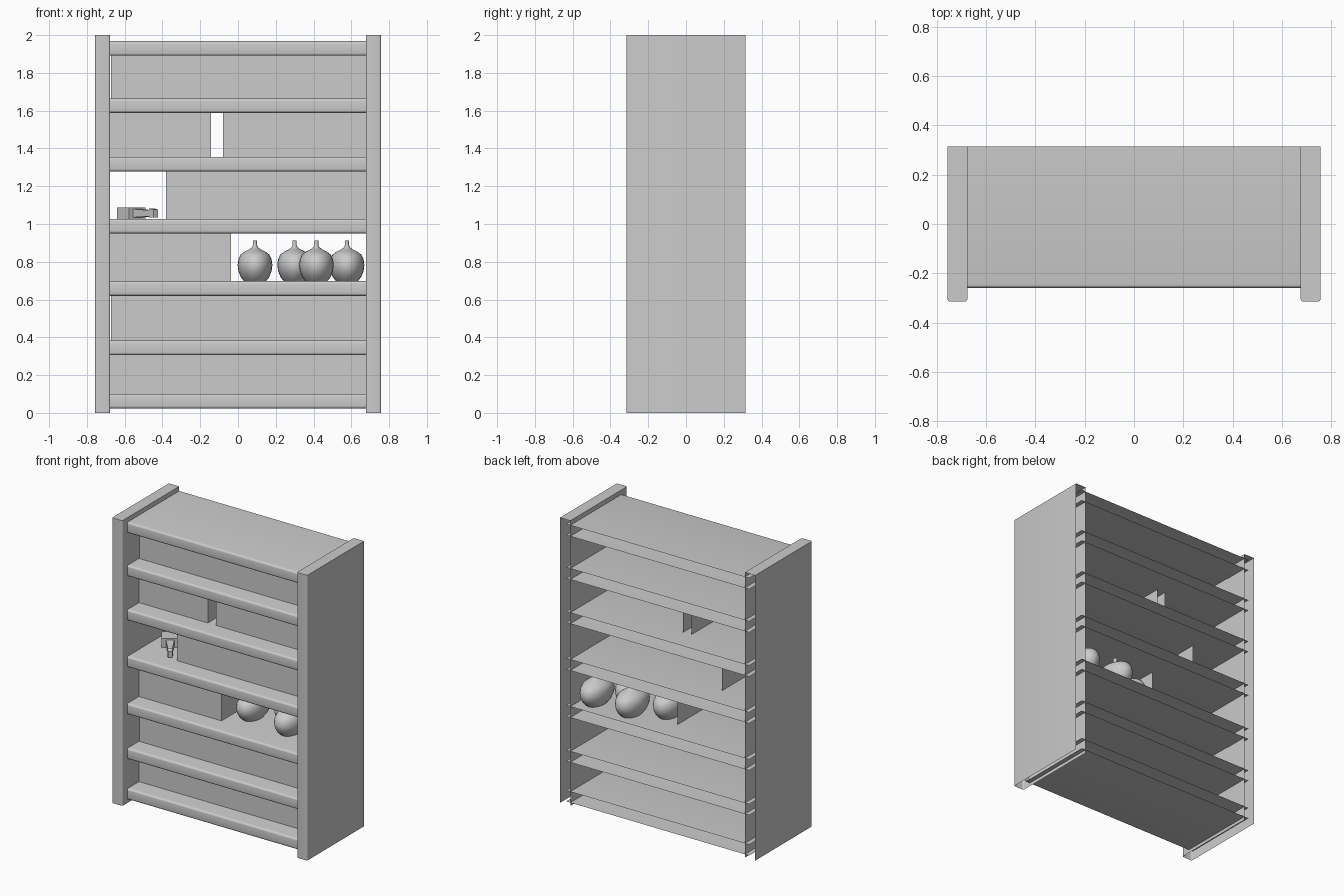
import bpy, bmesh, math
from mathutils import Vector, Matrix

if "Cube" in bpy.data.objects:
    bpy.data.objects.remove(bpy.data.objects["Cube"])

BACK = 0.315


def finish(bm, name, smooth=True):
    me = bpy.data.meshes.new(name)
    bm.to_mesh(me)
    bm.free()
    ob = bpy.data.objects.new(name, me)
    bpy.context.collection.objects.link(ob)
    if smooth:
        bpy.context.view_layer.objects.active = ob
        ob.select_set(True)
        bpy.ops.object.shade_smooth_by_angle(angle=math.radians(40))
        ob.select_set(False)
    return ob


def ribbon(name, path, sweep, cap=False):
    """Open strip: sweep a list of 3D points along a vector, optional end cap."""
    bm = bmesh.new()
    a = [bm.verts.new(p) for p in path]
    b = [bm.verts.new(Vector(p) + Vector(sweep)) for p in path]
    for i in range(len(path) - 1):
        bm.faces.new((a[i], a[i + 1], b[i + 1], b[i]))
    if cap:
        bm.faces.new(b)
    return finish(bm, name)


def arc(cx, cy, r, a0, a1, n=4):
    return [(cx + r * math.cos(math.radians(a0 + (a1 - a0) * i / n)),
             cy + r * math.sin(math.radians(a0 + (a1 - a0) * i / n))) for i in range(n + 1)]


# Side panels: rounded front edges, open back and bottom
for side, x0, x1 in (("left", -0.757, -0.677), ("right", 0.677, 0.757)):
    r, f = 0.01, -0.315
    prof = [(x0, BACK)] + arc(x0 + r, f + r, r, 180, 270) \
        + arc(x1 - r, f + r, r, 270, 360) + [(x1, BACK)]
    ribbon(side + "_panel", [(x, y, 0) for x, y in prof], (0, 0, 2), cap=True)

# Shelves: rounded nose, open back, ends housed in the panels
tops = [1.968, 1.665, 1.355, 1.027, 0.697, 0.383, 0.1]
TH = 0.077
for i, t in enumerate(tops):
    r, f = 0.014, -0.26
    prof = [(BACK, t)] + arc(f + r, t - r, r, 90, 180) \
        + arc(f + r, t - TH + r, r, 180, 270) + [(BACK, t - TH)]
    ribbon(f"shelf_{i + 1}", [(-0.71, y, z) for y, z in prof], (1.42, 0, 0))

# Book rows: front face with two returns (row number, x start, x end)
rows = [(0, -0.673, 0.677), (1, -0.677, -0.143), (1, -0.08, 0.677), (2, -0.382, 0.677),
        (3, -0.677, -0.037), (4, -0.673, 0.677), (5, -0.677, 0.677)]
for i, (k, x0, x1) in enumerate(rows):
    z0, z1 = tops[k + 1], tops[k] - TH
    ribbon(f"book_row_{i + 1}",
           [(x0, 0.145, z0), (x0, -0.13, z0), (x1, -0.13, z0), (x1, 0.145, z0)],
           (0, 0, z1 - z0))

# Vases: lathed profile, deeper than wide
vase = [(0, 0), (0.058, 0), (0.075, 0.022), (0.088, 0.055), (0.092, 0.085), (0.088, 0.115),
        (0.077, 0.14), (0.055, 0.157), (0.032, 0.168), (0.016, 0.18), (0.011, 0.19),
        (0.011, 0.216), (0, 0.217)]
for i, (x, y) in enumerate([(0.09, 0.045), (0.3, 0.165), (0.415, 0.0), (0.577, 0.16)]):
    bm = bmesh.new()
    vs = [bm.verts.new((r, 0, z)) for r, z in vase]
    es = [bm.edges.new(p) for p in zip(vs, vs[1:])]
    bmesh.ops.spin(bm, geom=vs + es, axis=(0, 0, 1), cent=(0, 0, 0),
                   angle=math.tau, steps=24)
    bmesh.ops.remove_doubles(bm, verts=bm.verts, dist=1e-4)
    bmesh.ops.recalc_face_normals(bm, faces=bm.faces)
    ob = finish(bm, f"vase_{i + 1}")
    ob.location = (x, y, tops[4])
    ob.scale = (1, 1.57, 1)

# Small ornament: block with a tapered nose and end collar, turned on the shelf
bm = bmesh.new()


def block(c0, c1, h0, h1):
    """Tapered box along local x between c0 and c1, half size (width, zlow, zhigh)."""
    loops = []
    for x, (w, lo, hi) in ((c0, h0), (c1, h1)):
        loops.append([bm.verts.new(p) for p in
                      ((x, -w, lo), (x, w, lo), (x, w, hi), (x, -w, hi))])
    a, b = loops
    for i in range(4):
        j = (i + 1) % 4
        bm.faces.new((a[i], a[j], b[j], b[i]))
    bm.faces.new(a)
    bm.faces.new(b)


block(-0.055, 0.055, (0.054, 0, 0.06), (0.054, 0, 0.06))
block(0.055, 0.2, (0.027, 0.008, 0.052), (0.012, 0.014, 0.045))
block(0.19, 0.225, (0.018, 0.008, 0.055), (0.014, 0.008, 0.05))
bmesh.ops.recalc_face_normals(bm, faces=bm.faces)
ob = finish(bm, "shelf_ornament", smooth=False)
ob.location = (-0.565, 0.055, tops[3])
ob.rotation_euler.z = math.radians(-55)
